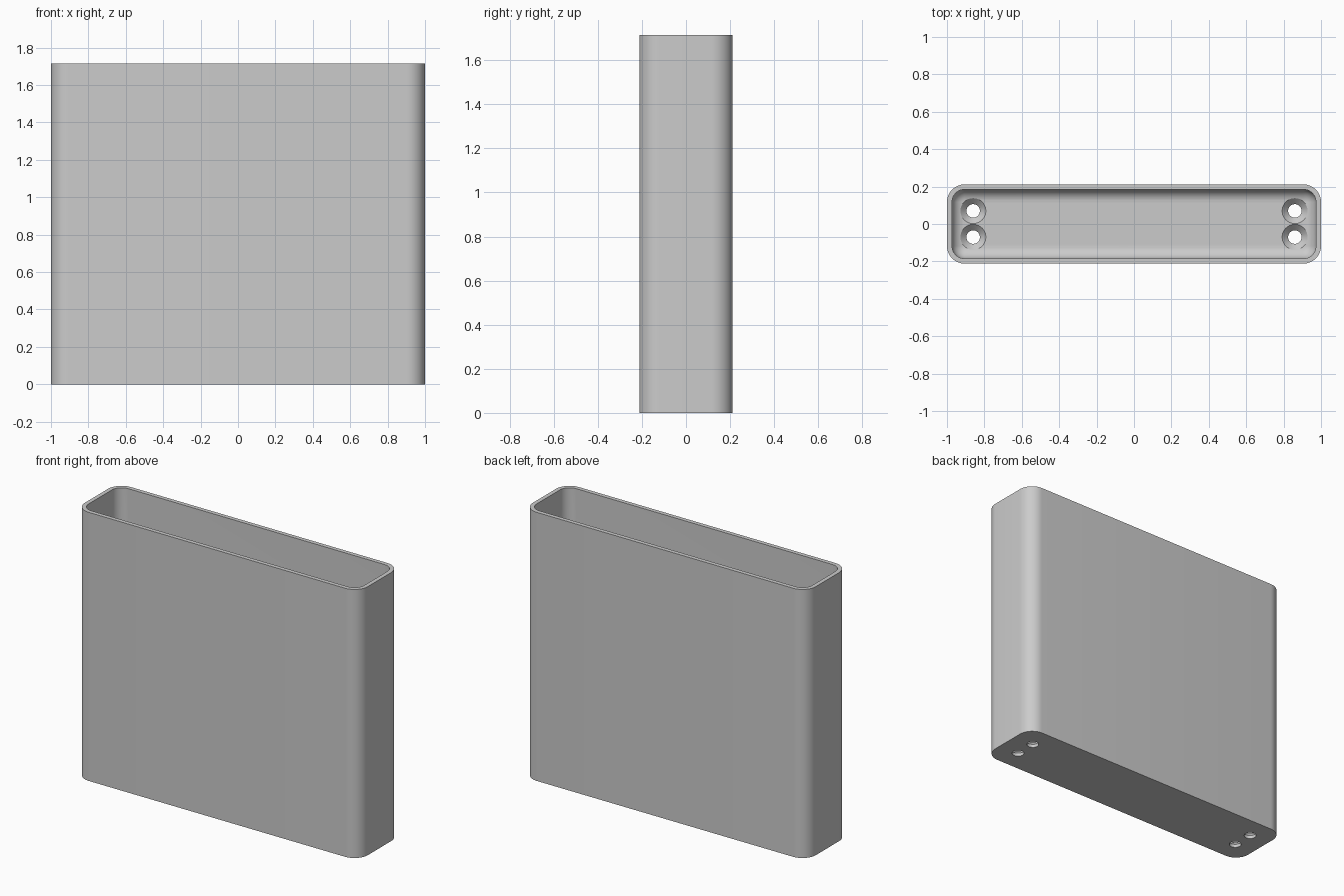
import bpy, bmesh
from math import sin, cos, pi, radians
from mathutils import Matrix, Vector

cube = bpy.data.objects.get("Cube")
if cube:
    bpy.data.objects.remove(cube, do_unlink=True)

HALF_X, HALF_Y, HEIGHT = 1.0, 0.212, 1.715
CORNER, WALL, FLOOR, FILLET = 0.095, 0.027, 0.053, 0.067
HOLE_X, HOLE_Y, HOLE_R, SINK_R = 0.86, 0.07, 0.036, 0.068

grey = bpy.data.materials.new("light grey")
grey.use_nodes = True
colour = (0.6, 0.6, 0.6, 1)
grey.diffuse_color = colour
grey.node_tree.nodes["Principled BSDF"].inputs["Base Color"].default_value = colour


def make_object(name, bm):
    bmesh.ops.recalc_face_normals(bm, faces=bm.faces)
    mesh = bpy.data.meshes.new(name)
    bm.to_mesh(mesh)
    bm.free()
    mesh.materials.append(grey)
    obj = bpy.data.objects.new(name, mesh)
    bpy.context.collection.objects.link(obj)
    return obj


def rounded_ring(bm, inset, z, steps=12):
    """Rounded rectangle of vertices, drawn in from the outer outline."""
    radius = max(CORNER - inset, 0.002)
    cx, cy = HALF_X - inset - radius, HALF_Y - inset - radius
    ring = []
    for quarter, (sx, sy) in enumerate(((1, 1), (-1, 1), (-1, -1), (1, -1))):
        for i in range(steps + 1):
            a = (quarter + i / steps) * pi / 2
            ring.append(bm.verts.new((sx * cx + radius * cos(a), sy * cy + radius * sin(a), z)))
    return ring


def loft(bm, rings):
    for low, high in zip(rings, rings[1:]):
        for i in range(len(low)):
            j = (i + 1) % len(low)
            bm.faces.new((low[i], low[j], high[j], high[i]))
    bm.faces.new(rings[0])
    bm.faces.new(rings[-1])


# Open case: outer wall, rim, inner wall and filleted floor
bm = bmesh.new()
levels = [(0, 0), (0, HEIGHT), (WALL, HEIGHT)]
for i in range(9):
    a = i / 8 * pi / 2
    levels.append((WALL + FILLET * (1 - cos(a)), FLOOR + FILLET * (1 - sin(a))))
loft(bm, [rounded_ring(bm, inset, z) for inset, z in levels])
case = make_object("case", bm)

# Countersunk screw holes
bm = bmesh.new()
profile = [(HOLE_R, -0.05), (HOLE_R, FLOOR - SINK_R + HOLE_R), (SINK_R, FLOOR), (SINK_R, FLOOR + 0.1)]
for x in (-HOLE_X, HOLE_X):
    for y in (-HOLE_Y, HOLE_Y):
        rings = []
        for r, z in profile:
            made = bmesh.ops.create_circle(bm, segments=40, radius=r,
                                           matrix=Matrix.Translation(Vector((x, y, z))))
            rings.append(made["verts"])
        loft(bm, rings)
cutter = make_object("screw_hole_cutter", bm)
cutter.hide_render = True

cut = case.modifiers.new("screw holes", "BOOLEAN")
cut.operation = "DIFFERENCE"
cut.solver = "EXACT"
cut.object = cutter

bpy.ops.object.select_all(action="DESELECT")
bpy.context.view_layer.objects.active = case
case.select_set(True)
bpy.ops.object.modifier_apply(modifier=cut.name)
bpy.data.objects.remove(cutter, do_unlink=True)
bpy.ops.object.shade_smooth_by_angle(angle=radians(30))
